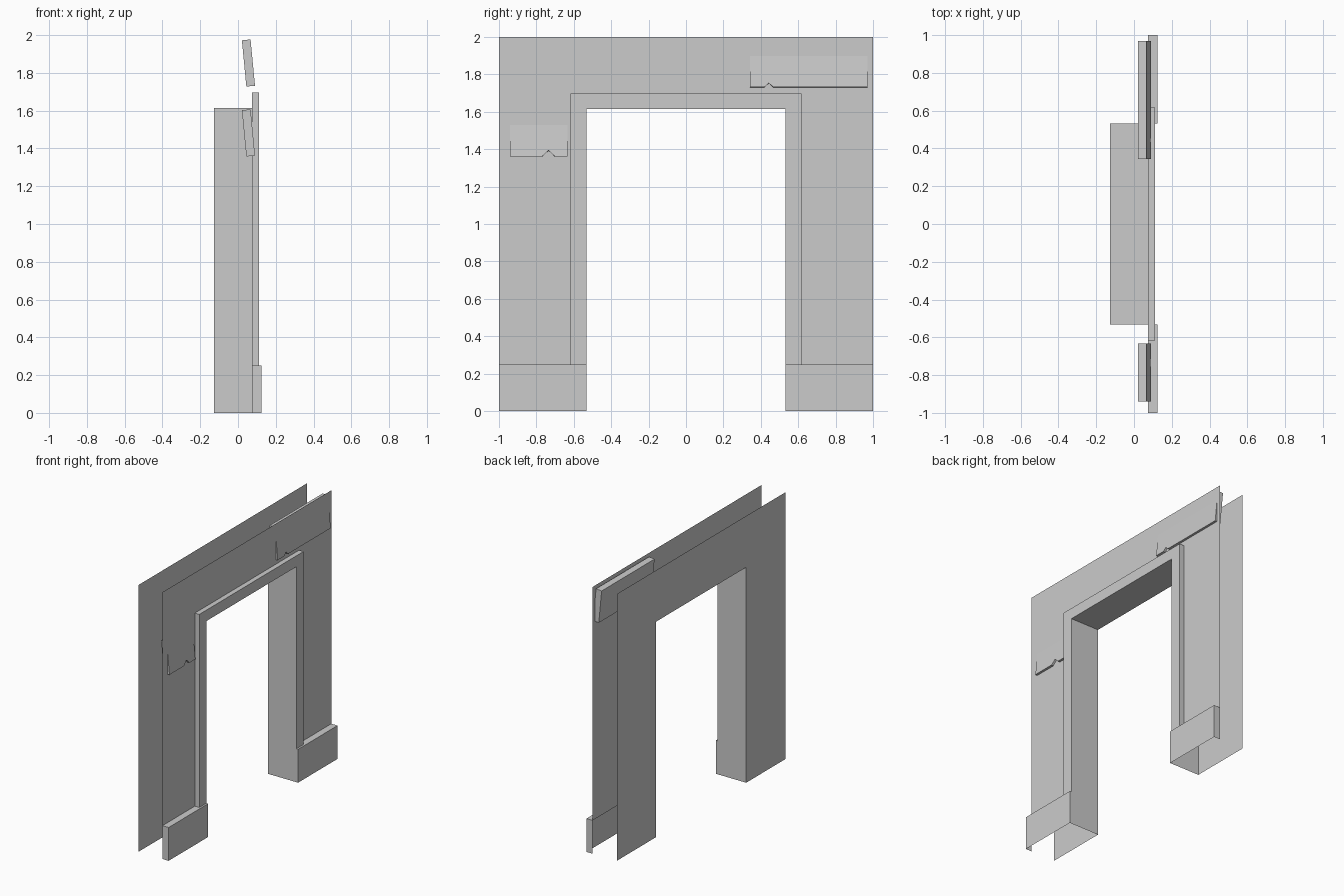
import bpy, bmesh, math

if "Cube" in bpy.data.objects:
    bpy.data.objects.remove(bpy.data.objects["Cube"])

BACK, WALL, TRIM, SKIRT = -0.126, 0.074, 0.111, 0.125   # x depths
HALF, TOP = 0.533, 1.615                                # opening
T_HALF, T_TOP = 0.617, 1.697                            # outer edge of trim
BASE = 0.25                                             # skirting height


def make_object(name, verts, faces):
    mesh = bpy.data.meshes.new(name)
    mesh.from_pydata(verts, [], faces)
    obj = bpy.data.objects.new(name, mesh)
    bpy.context.collection.objects.link(obj)
    return obj


def arch(x, half, top, z0):
    """Upside-down U path in the plane at x."""
    return [(x, -half, z0), (x, -half, top), (x, half, top), (x, half, z0)]


def loft_arches(name, rings):
    verts = [p for r in rings for p in arch(*r)]
    faces = [(4*k + i, 4*k + i + 1, 4*k + i + 5, 4*k + i + 4)
             for k in range(len(rings) - 1) for i in range(3)]
    return make_object(name, verts, faces)


# Back wall sheet and the lining of the opening
loft_arches("back_wall_and_reveal", [
    (BACK, 1, 2, 0), (BACK, HALF, TOP, 0), (TRIM, HALF, TOP, 0)])

# Raised door trim and front wall sheet
loft_arches("trim_and_front_wall", [
    (TRIM, HALF, TOP, BASE), (TRIM, T_HALF, T_TOP, BASE),
    (WALL, T_HALF, T_TOP, BASE), (WALL, 1, 2, BASE)])

# Skirting: open at the back and bottom, mirrored to both legs
skirting = make_object("skirting", [
    (SKIRT, HALF, 0), (SKIRT, 1, 0), (SKIRT, 1, BASE), (SKIRT, HALF, BASE),
    (WALL, 1, 0), (WALL, 1, BASE), (WALL, HALF, BASE),
    (TRIM, HALF, 0), (TRIM, HALF, BASE)],
    [(0, 1, 2, 3), (1, 4, 5, 2), (3, 2, 5, 6, 8), (7, 0, 3, 8)])
mirror = skirting.modifiers.new("both_legs", 'MIRROR')
mirror.use_axis = (False, True, False)


def plaster_panel(name, y0, y1, z, notch, notch_half, notch_h):
    """Tilted slab with a small chip in its lower edge."""
    h, t = 0.246, 0.046
    profile = [(y0, 0), (notch - notch_half, 0), (notch, notch_h),
               (notch + notch_half, 0), (y1, 0), (y1, h), (y0, h)]
    bm = bmesh.new()
    face = bm.faces.new([bm.verts.new((0, y, pz)) for y, pz in profile])
    ext = bmesh.ops.extrude_face_region(bm, geom=[face])
    moved = [g for g in ext["geom"] if isinstance(g, bmesh.types.BMVert)]
    bmesh.ops.translate(bm, verts=moved, vec=(-t, 0, 0))
    bmesh.ops.recalc_face_normals(bm, faces=bm.faces[:])
    obj = make_object(name, [], [])
    bm.to_mesh(obj.data)
    bm.free()
    obj.location = (0.09, 0, z)
    obj.rotation_euler.y = math.radians(-5.5)


# Loose panels poking through the front wall
plaster_panel("upper_panel", 0.343, 0.97, 1.732, 0.443, 0.024, 0.022)
plaster_panel("lower_panel", -0.94, -0.633, 1.362, -0.735, 0.034, 0.032)
